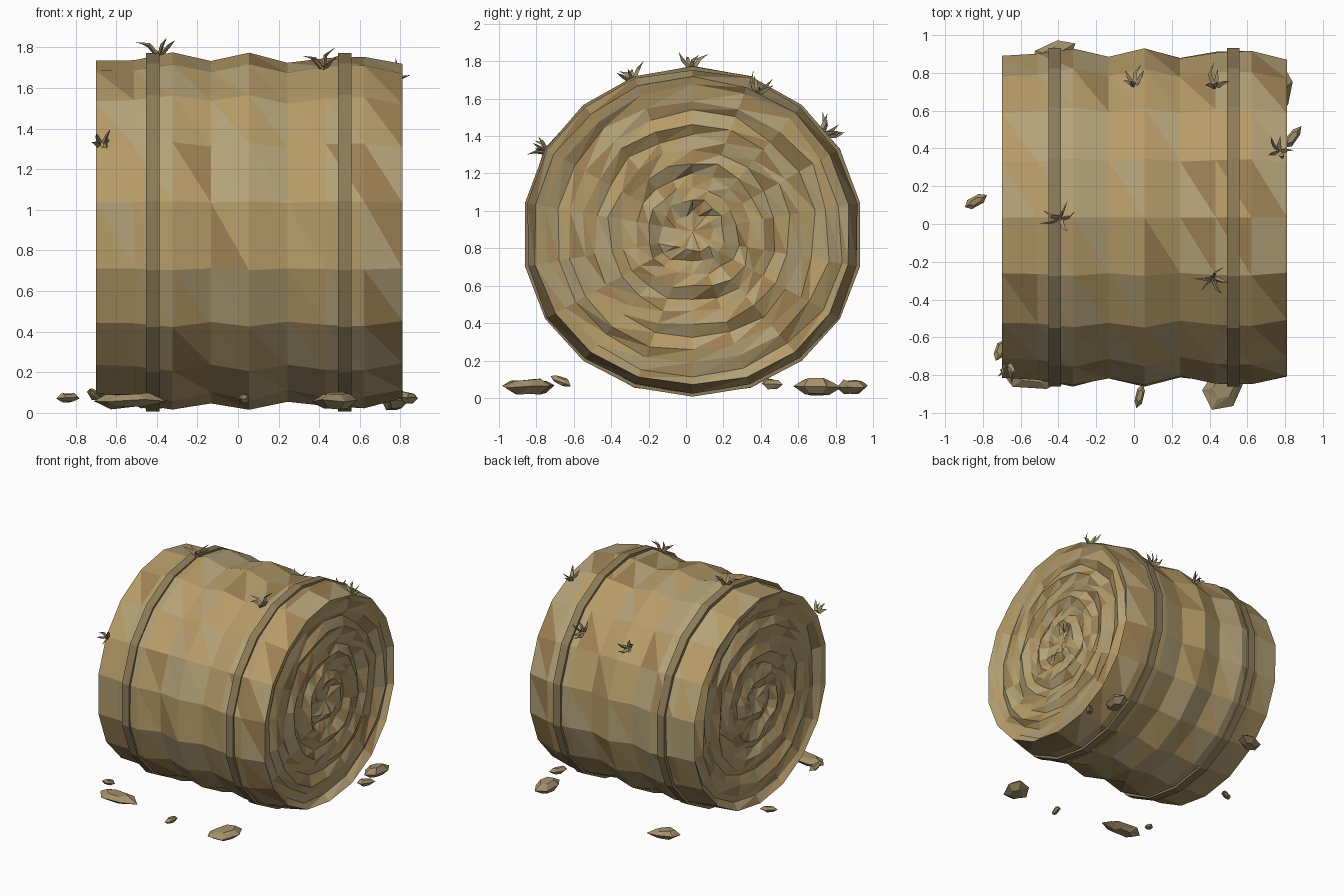
import bpy, bmesh, math, random
from mathutils import Vector

if "Cube" in bpy.data.objects:
    bpy.data.objects.remove(bpy.data.objects["Cube"])

random.seed(7)
SIDES = 18
CY, CZ = 0.035, 0.89


def material(name, rgb):
    m = bpy.data.materials.new(name)
    m.diffuse_color = (*rgb, 1)
    m.use_nodes = True
    m.node_tree.nodes["Principled BSDF"].inputs["Base Color"].default_value = m.diffuse_color
    return m


straw = [material("straw_gold", (0.47, 0.33, 0.14)),
         material("straw_pale", (0.46, 0.36, 0.19)),
         material("straw_brown", (0.34, 0.22, 0.09))]
twine = material("twine", (0.27, 0.20, 0.10))
dry = material("dry_straw", (0.36, 0.28, 0.15))


def finish(name, bm, mats):
    bmesh.ops.recalc_face_normals(bm, faces=bm.faces)
    mesh = bpy.data.meshes.new(name)
    bm.to_mesh(mesh)
    bm.free()
    for m in mats:
        mesh.materials.append(m)
    ob = bpy.data.objects.new(name, mesh)
    bpy.context.collection.objects.link(ob)
    return ob


def around(x, r, j):
    """Point on the slightly sagging round section; side 0 is at the bottom."""
    t = 2 * math.pi * j / SIDES
    z = CZ - r * math.cos(t)
    if math.cos(t) > 0:
        z -= 0.035 * math.sin(t) ** 2
    return Vector((x, CY + 1.03 * r * math.sin(t), max(z, 0)))


def pick(x, cap):
    brown = 0.2 if cap else (0.5 if x > 0.55 else 0.08)
    k = random.random()
    return 2 if k < brown else (1 if k < brown + 0.4 else 0)


# Bale: one chain of rings running cap, side, cap
side_r = [0.84, 0.848, 0.88, 0.838, 0.88, 0.832, 0.862, 0.868, 0.825]
side = [(-0.70 + 1.51 * i / 8, r, 0) for i, r in enumerate(side_r)]
fractions = [0.12 + 0.082 * i for i in range(11)]
left = [(-0.70, f * 0.84, 1) for f in fractions]
right = [(0.81, f * 0.825, -1) for f in reversed(fractions)]

bm = bmesh.new()
rings = []
for x, r, cap in left + side + right:
    ring = []
    for j in range(SIDES):
        if cap:
            # rolled spiral grooves pressed into the end
            wave = 0.5 + 0.5 * math.cos(2 * math.pi * (r / 0.19 - j / SIDES))
            depth = 0.042 * wave + random.uniform(0, 0.018)
            p = around(x + cap * depth, r + random.uniform(-0.015, 0.015), j)
        else:
            p = around(x, r + random.uniform(-0.007, 0.007), j)
        ring.append(bm.verts.new(p))
    rings.append(ring)
for i in range(len(rings) - 1):
    cap = i < len(left) or i >= len(left) + len(side) - 1
    for j in range(SIDES):
        k = (j + 1) % SIDES
        a, b, c, d = rings[i][j], rings[i + 1][j], rings[i + 1][k], rings[i][k]
        for tri in ((a, b, c), (a, c, d)):
            bm.faces.new(tri).material_index = pick(a.co.x, cap)
for ring, x in ((rings[0], -0.655), (rings[-1], 0.765)):
    hub = bm.verts.new((x, CY, CZ))
    for j in range(SIDES):
        f = bm.faces.new((hub, ring[j], ring[(j + 1) % SIDES]))
        f.material_index = pick(x, True)
finish("hay_bale", bm, straw)

# Binding straps
for name, x in (("strap_left", -0.42), ("strap_right", 0.525)):
    bm = bmesh.new()
    profile = [(-0.033, 0.82), (-0.033, 0.883), (0.033, 0.883), (0.033, 0.82)]
    loops = [[bm.verts.new(around(x + dx, r, j)) for dx, r in profile]
             for j in range(SIDES)]
    for j in range(SIDES):
        p, q = loops[j], loops[(j + 1) % SIDES]
        for i in range(4):
            n = (i + 1) % 4
            bm.faces.new((p[i], p[n], q[n], q[i]))
    finish(name, bm, [twine])


def blade(bm, base, direction, length, width):
    """Bent three-sided blade tapering to a point."""
    u = direction.orthogonal().normalized()
    v = direction.cross(u)
    bend = (u * random.uniform(-1, 1) + v * random.uniform(-1, 1)) * length * 0.35
    levels = []
    for centre, w in ((base, width), (base + direction * length * 0.55, width * 0.8)):
        levels.append([bm.verts.new(centre + w * (u * math.cos(a) + v * 0.5 * math.sin(a)))
                       for a in (0, 2.1, 4.2)])
    tip = bm.verts.new(base + direction * length + bend)
    bm.faces.new(levels[0])
    for i in range(3):
        n = (i + 1) % 3
        bm.faces.new((levels[0][i], levels[0][n], levels[1][n], levels[1][i]))
        bm.faces.new((levels[1][i], levels[1][n], tip))


# Loose straw tufts
tufts = [(-0.39, 0.03, 1.765), (0.42, -0.29, 1.70), (0.77, 0.38, 1.63),
         (0.43, 0.73, 1.42), (0.0, 0.74, 1.41), (-0.67, -0.75, 1.32)]
for n, pos in enumerate(tufts):
    bm = bmesh.new()
    p = Vector(pos)
    out = Vector((0, p.y - CY, p.z - CZ)).normalized()
    side_dir = Vector((1, 0, 0)).cross(out)
    for k in range(5):
        a = 2 * math.pi * k / 5 + random.uniform(-0.4, 0.4)
        lean = Vector((math.cos(a), 0, 0)) + side_dir * math.sin(a)
        d = (out + lean * random.uniform(0.4, 1.1)).normalized()
        blade(bm, p + lean * 0.012, d, random.uniform(0.07, 0.12), 0.016)
    finish(f"straw_tuft_{n + 1}", bm, [dry])


def clump(name, pos, size, turn, tilt=0.0):
    """Flattened faceted flake of fallen straw."""
    bm = bmesh.new()
    tiers = []
    for h, s in ((-0.5, 0.5), (0.0, 1.0), (0.5, 0.55)):
        tier = []
        for j in range(6):
            a = math.pi * j / 3
            k = s * random.uniform(0.85, 1.05) / 2
            v = Vector((size[0] * k * math.cos(a), size[1] * k * math.sin(a),
                        size[2] * (h + random.uniform(-0.12, 0.12))))
            tier.append(bm.verts.new(v))
        tiers.append(tier)
    bm.faces.new(tiers[0])
    bm.faces.new(tiers[2])
    for lo, hi in zip(tiers, tiers[1:]):
        for j in range(6):
            n = (j + 1) % 6
            bm.faces.new((lo[j], lo[n], hi[n]))
            bm.faces.new((lo[j], hi[n], hi[j]))
    ob = finish(name, bm, [dry])
    ob.location = pos
    ob.rotation_euler = (0, tilt, turn)


# Fallen flakes and scraps on the ground
clump("flake_front_left", (-0.54, -0.79, 0.06), (0.38, 0.19, 0.07), -0.1)
clump("flake_front_right", (0.48, -0.85, 0.06), (0.32, 0.21, 0.07), 1.1)
clump("flake_back_right", (0.77, 0.70, 0.06), (0.28, 0.15, 0.08), 1.4)
clump("flake_back_left", (-0.43, 0.89, 0.06), (0.28, 0.16, 0.07), 0.5)
clump("scrap_left", (-0.84, 0.12, 0.075), (0.14, 0.06, 0.04), 0.5)
clump("scrap_front", (0.03, -0.91, 0.07), (0.14, 0.05, 0.04), 1.3)
clump("scrap_right", (0.84, 0.46, 0.075), (0.16, 0.06, 0.05), 0.9)
clump("scrap_corner", (-0.71, -0.67, 0.09), (0.14, 0.06, 0.04), 1.2, 0.4)
